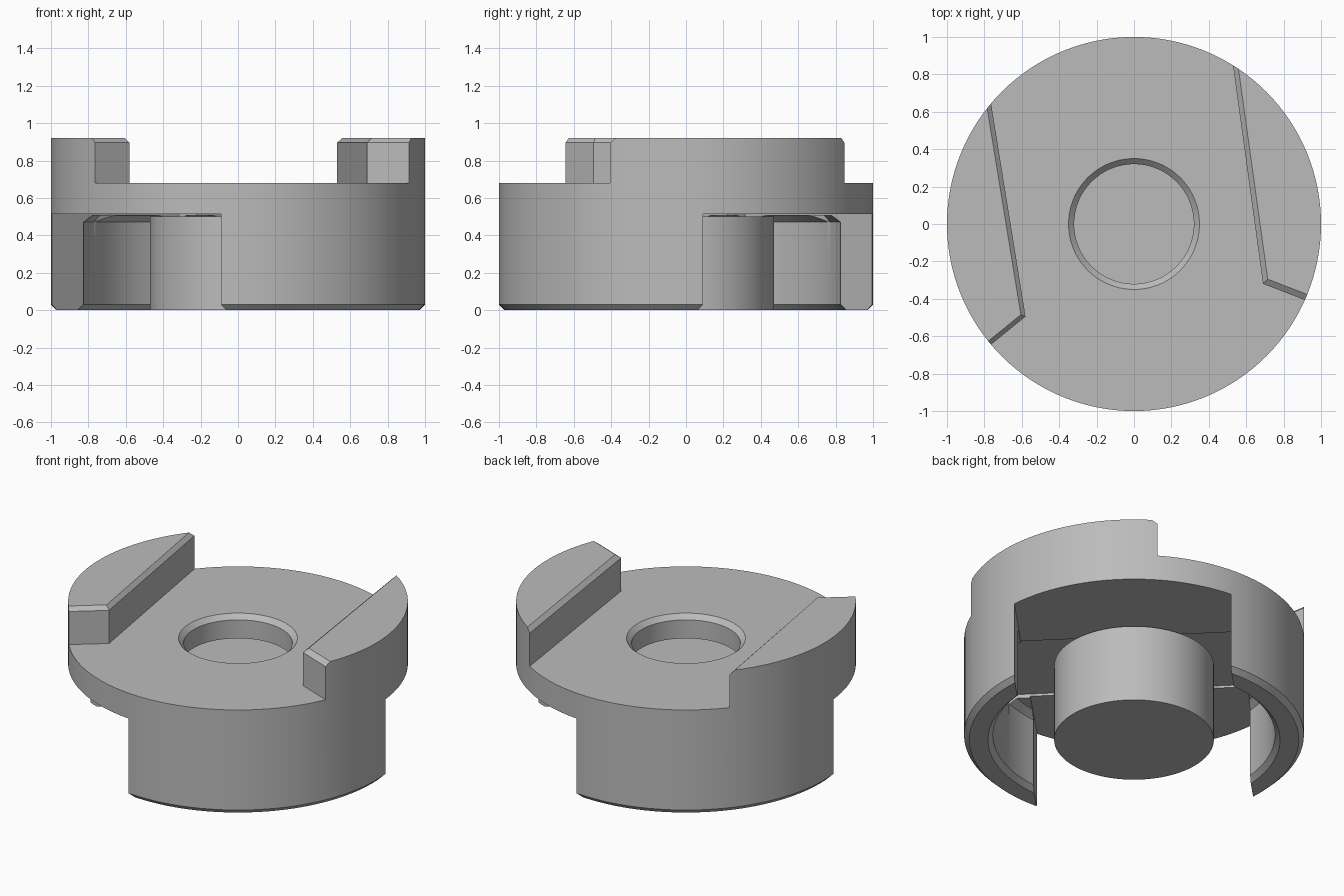
import bpy, bmesh, math
from mathutils import Matrix

cube = bpy.data.objects.get("Cube")
if cube:
    bpy.data.objects.remove(cube, do_unlink=True)

grey = bpy.data.materials.new("machined_grey")
grey.use_nodes = True
grey.diffuse_color = (0.5, 0.5, 0.5, 1)
grey.node_tree.nodes["Principled BSDF"].inputs["Base Color"].default_value = (0.5, 0.5, 0.5, 1)


def add_object(name, bm):
    bmesh.ops.recalc_face_normals(bm, faces=bm.faces[:])
    mesh = bpy.data.meshes.new(name)
    bm.to_mesh(mesh)
    bm.free()
    mesh.materials.append(grey)
    obj = bpy.data.objects.new(name, mesh)
    bpy.context.collection.objects.link(obj)
    return obj


def bridge(bm, rings, closed):
    """Quads between successive rings of vertices; closed joins last to first."""
    pairs = list(zip(rings, rings[1:]))
    if closed:
        pairs.append((rings[-1], rings[0]))
    for a, b in pairs:
        for i in range(len(a)):
            j = (i + 1) % len(a)
            bm.faces.new((a[i], a[j], b[j], b[i]))


def lathe(name, profile, closed, segments=128):
    bm = bmesh.new()
    turn = math.tau / segments
    rings = [[bm.verts.new((r * math.cos(i * turn), r * math.sin(i * turn), z))
              for i in range(segments)] for r, z in profile]
    bridge(bm, rings, closed)
    if not closed:
        bm.faces.new(rings[0])
        bm.faces.new(rings[-1])
    return add_object(name, bm)


def prism(name, layers):
    """Solid through (outline, height) layers."""
    bm = bmesh.new()
    rings = [[bm.verts.new((x, y, z)) for x, y in outline] for outline, z in layers]
    bridge(bm, rings, False)
    bm.faces.new(rings[0])
    bm.faces.new(rings[-1])
    return add_object(name, bm)


def diagonal_box(name, length, width, bottom, top):
    outline = [(sx * length / 2, sy * width / 2)
               for sx, sy in ((-1, -1), (1, -1), (1, 1), (-1, 1))]
    obj = prism(name, [(outline, bottom), (outline, top)])
    obj.data.transform(Matrix.Rotation(math.pi / 4, 4, "Z"))
    return obj


def select(obj):
    bpy.ops.object.select_all(action="DESELECT")
    obj.select_set(True)
    bpy.context.view_layer.objects.active = obj


def cut(obj, cutter):
    mod = obj.modifiers.new("cut", "BOOLEAN")
    mod.operation = "DIFFERENCE"
    mod.solver = "EXACT"
    mod.object = cutter
    select(obj)
    bpy.ops.object.modifier_apply(modifier=mod.name)
    bpy.data.objects.remove(cutter, do_unlink=True)


# Round body: bevelled skirt, hollow underside and centre hole
body = lathe("body", [(0.97, 0), (1, 0.03), (1, 0.92), (0.35, 0.92), (0.35, 0.68),
                      (0.32, 0.65), (0.32, 0.505), (0.79, 0.505), (0.83, 0.47),
                      (0.83, 0.03), (0.86, 0)], True)

# Space between the two raised lugs, widening at the top for their bevels
floor_outline = [(-1.32, -1.095), (-0.58, -0.495), (-0.854, 1.2), (0.481, 1.2),
                 (0.69, -0.32), (1.35, -0.575), (1.35, -1.5), (-1.32, -1.5)]
bevel_outline = [(-1.345, -1.085), (-0.605, -0.485), (-0.88, 1.2), (0.507, 1.2),
                 (0.715, -0.295), (1.375, -0.55), (1.375, -1.5), (-1.345, -1.5)]
cut(body, prism("lug_gap", [(floor_outline, 0.68), (floor_outline, 0.895),
                            (bevel_outline, 0.92), (bevel_outline, 1.1)]))

# Diagonal channel through the skirt and a shallow cross slot in its ceiling
cut(body, diagonal_box("channel", 3, 1.28, -0.2, 0.515))
cut(body, diagonal_box("cross_slot", 0.65, 1.54, 0.4, 0.53))

# Centre post under the hole
post = lathe("centre_post", [(0.47, 0), (0.47, 0.5)], False)

for part in (body, post):
    select(part)
    bpy.ops.object.shade_smooth_by_angle(angle=math.radians(25))
